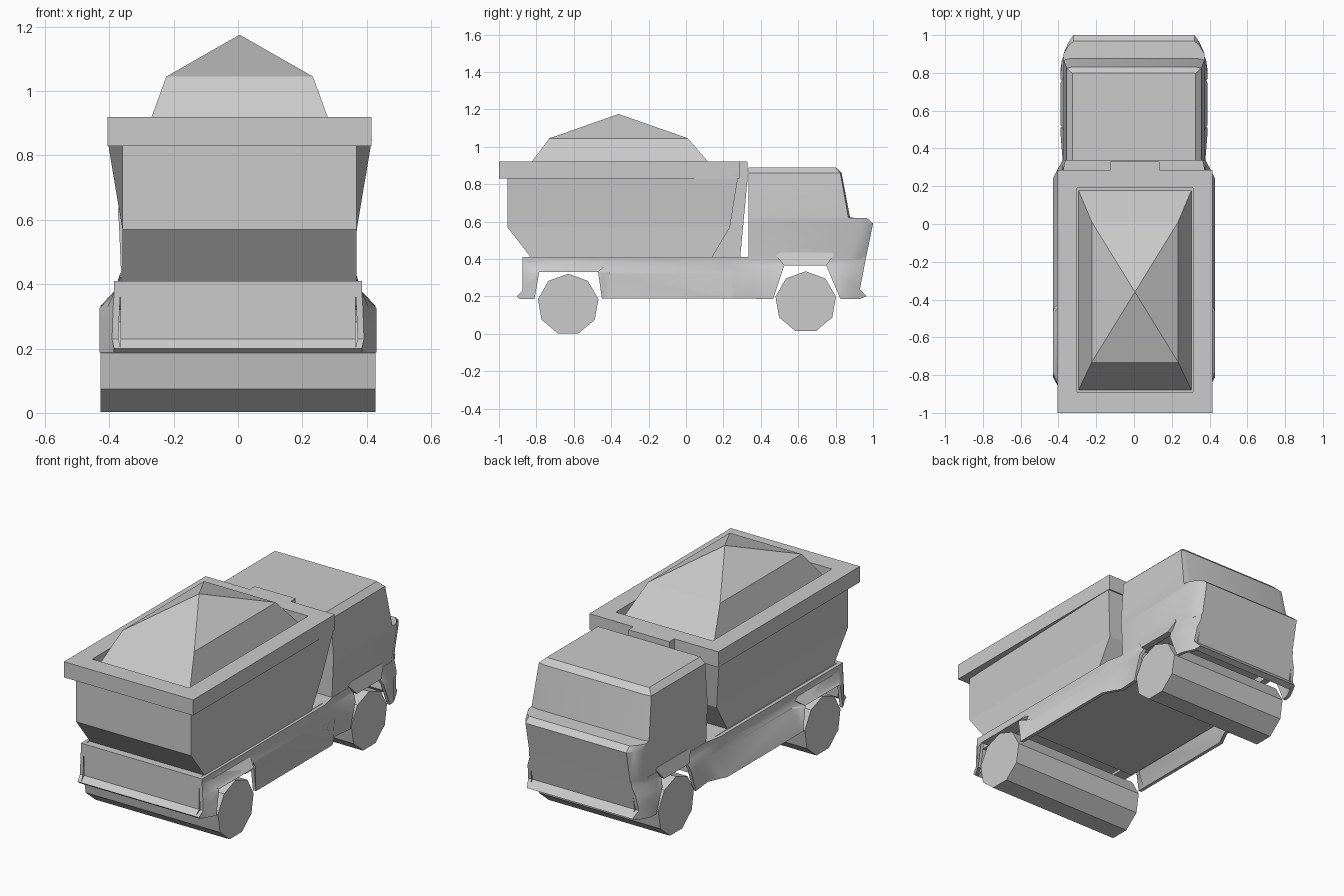
import bpy, bmesh, math
from mathutils import Matrix

cube = bpy.data.objects.get("Cube")
if cube:
    bpy.data.objects.remove(cube)

grey = bpy.data.materials.new("plain_grey")
grey.use_nodes = True
grey.diffuse_color = (0.6, 0.6, 0.6, 1)
grey.node_tree.nodes["Principled BSDF"].inputs["Base Color"].default_value = grey.diffuse_color


def finish(name, bm, smooth=0):
    bmesh.ops.recalc_face_normals(bm, faces=bm.faces)
    mesh = bpy.data.meshes.new(name)
    bm.to_mesh(mesh)
    bm.free()
    mesh.materials.append(grey)
    obj = bpy.data.objects.new(name, mesh)
    bpy.context.collection.objects.link(obj)
    if smooth:
        bpy.ops.object.select_all(action='DESELECT')
        obj.select_set(True)
        bpy.context.view_layer.objects.active = obj
        bpy.ops.object.shade_smooth_by_angle(angle=math.radians(smooth))
    return obj


def loft(rings, caps=True):
    """Join equal-length point rings with quads."""
    bm = bmesh.new()
    rows = [[bm.verts.new(p) for p in ring] for ring in rings]
    n = len(rows[0])
    for a, b in zip(rows, rows[1:]):
        for i in range(n):
            j = (i + 1) % n
            bm.faces.new((a[i], a[j], b[j], b[i]))
    if caps:
        bm.faces.new(rows[0])
        bm.faces.new(rows[-1])
    bm.normal_update()
    return bm


def prism(pts, x0, x1):
    """Extrude a (y, z) side profile across x."""
    return loft([[(x, y, z) for y, z in pts] for x in (x0, x1)])


def rect(x, y0, y1, z, x_front=None):
    xf = x_front or x
    return [(-x, y0, z), (x, y0, z), (xf, y1, z), (-xf, y1, z)]


def ramp(value, start, end):
    return min(1, max(0, (value - start) / (end - start)))


# Wheels: full-width nine-sided rollers, point up
for name, y, z, half in (("rear_wheels", -0.63, 0.157, 0.427), ("front_wheels", 0.64, 0.17, 0.385)):
    bm = bmesh.new()
    bmesh.ops.create_cone(bm, cap_ends=True, segments=9, radius1=0.164, radius2=0.164, depth=2 * half)
    bm.transform(Matrix.Rotation(math.pi / 2, 4, 'Y'))
    top = max(bm.verts, key=lambda v: v.co.z).co
    bm.transform(Matrix.Rotation(math.pi / 2 - math.atan2(top.z, top.y), 4, 'X'))
    bm.transform(Matrix.Translation((0, y, z)))
    finish(name, bm)

# Dump bed body: flares outward toward its front top corners
bed_parts = [finish("bed_body", loft([
    rect(0.364, -0.83, 0.14, 0.41), rect(0.364, -0.955, 0.235, 0.57),
    rect(0.364, -0.955, 0.28, 0.85, 0.411)]))]

# Bed rim: rectangular frame around the load
rim = loft([rect(0.41, -1.0, 0.285, 0.83), rect(0.41, -1.0, 0.285, 0.92),
            rect(0.308, -0.89, 0.19, 0.92), rect(0.308, -0.89, 0.19, 0.83),
            rect(0.41, -1.0, 0.285, 0.83)], caps=False)
bmesh.ops.remove_doubles(rim, verts=rim.verts, dist=0.0001)
bed_parts.append(finish("bed_rim", rim))

# Column on the front wall of the bed
bed_parts.append(finish("bed_front_column", prism(
    [(0.14, 0.41), (0.29, 0.41), (0.33, 0.84), (0.33, 0.92), (0.27, 0.92), (0.22, 0.57)], -0.13, 0.13)))

# Heaped load: sloped sides below a faceted peak
bm = loft([rect(0.304, -0.89, 0.19, 0.835), rect(0.228, -0.73, 0.01, 1.045)], caps=False)
shoulder = [e for e in bm.edges if all(v.co.z > 1 for v in e.verts)]
peak = bm.verts.new((0, -0.36, 1.175))
for e in shoulder:
    bm.faces.new((*e.verts, peak))
bed_parts.append(finish("load_heap", bm))

# The bed sits slightly to the left of the chassis
for part in bed_parts:
    part.location.x = 0.005

# Chassis deck, deeper between the axles, and rear panel with a kicked-out lower lip
finish("chassis_deck", prism([(-0.87, 0.345), (-0.87, 0.41), (0.45, 0.41), (0.45, 0.27),
                              (-0.45, 0.27), (-0.46, 0.345)], -0.362, 0.362))
finish("rear_panel", prism([(-0.875, 0.41), (-0.875, 0.23), (-0.905, 0.2), (-0.89, 0.187),
                            (-0.86, 0.21), (-0.85, 0.41)], -0.365, 0.365))

# Side skirts with wheel arches
skirt = [(-0.875, 0.41), (-0.875, 0.23), (-0.905, 0.2), (-0.89, 0.187), (-0.81, 0.187),
         (-0.785, 0.33), (-0.47, 0.33), (-0.45, 0.19), (0.27, 0.19), (0.465, 0.185),
         (0.525, 0.365), (0.75, 0.365), (0.825, 0.187), (0.93, 0.187), (0.965, 0.2),
         (0.93, 0.24), (0.963, 0.41)]


def skirt_x(y, z):
    """Outer half width: flares toward the bottom edge and around the arches."""
    down = ramp(z, 0.375, 0.325)
    if y > 0.34:
        near = ramp(y, 0.38, 0.46) * ramp(y, 0.89, 0.83)
        return 0.364 + (0.014 + 0.01 * near) * down - 0.45 * max(0, y - 0.87)
    near = ramp(y, -0.88, -0.81) * ramp(y, -0.41, -0.45)
    flare = ramp(z, 0.325, 0.2) * ramp(y, -0.89, -0.81)
    narrow = ramp(y, 0.24, 0.34)
    return 0.385 - 0.021 * narrow + max(near * down, flare) * (0.045 - 0.031 * narrow)


rear_lip = [(-0.785, 0.33), (-0.81, 0.36), (-0.78, 0.375), (-0.46, 0.375), (-0.435, 0.36), (-0.47, 0.33)]
front_lip = [(0.525, 0.365), (0.48, 0.42), (0.505, 0.435), (0.785, 0.435), (0.79, 0.42), (0.75, 0.365)]
for side, label in ((1, "left"), (-1, "right")):
    bm = prism(skirt, 0.32, 0.38)
    bmesh.ops.triangulate(bm, faces=bm.faces)
    cuts = [((0, 0, z), (0, 0, 1)) for z in (0.375, 0.325)]
    cuts += [((0, y, 0), (0, 1, 0)) for y in (-0.845, -0.41, 0.24, 0.34, 0.87)]
    for co, no in cuts:
        bmesh.ops.bisect_plane(bm, geom=bm.verts[:] + bm.edges[:] + bm.faces[:],
                               plane_co=co, plane_no=no)
    for v in bm.verts:
        inset = 0 if v.co.x > 0.35 else 0.02
        v.co.x = side * (skirt_x(v.co.y, v.co.z) - inset)
    finish(label + "_skirt", bm, 40)
    # Arch lips: the lower edge stands proud, the upper edge meets the body
    for name, pts, low, proud, flush in (("rear", rear_lip, 0.35, 0.43, 0.387),
                                         ("front", front_lip, 0.4, 0.388, 0.366)):
        bm = prism(pts, 0.35, proud)
        for v in bm.verts:
            if v.co.x > 0.36 and v.co.z > low:
                v.co.x = flush
            v.co.x *= side
        finish(f"{label}_{name}_arch_lip", bm)

# Cab front panel below the cab shell
finish("front_panel", prism([(0.963, 0.41), (0.93, 0.24), (0.965, 0.2), (0.93, 0.187),
                             (0.91, 0.21), (0.943, 0.41)], -0.325, 0.325))


# Cab shell: nose rises to a ledge, then windshield and bevelled roof
def cab_ring(z, w, back, corner, mid, front, nose):
    half = [(w, back), (w, corner), ((w + nose) / 2, mid), (nose, front)]
    return [(x, y, z) for x, y in half] + [(-x, y, z) for x, y in reversed(half)]


finish("cab_shell", loft([
    cab_ring(0.4, 0.362, 0.335, 0.87, 0.925, 0.961, 0.32),
    cab_ring(0.59, 0.37, 0.335, 0.91, 0.965, 1.0, 0.32),
    cab_ring(0.618, 0.373, 0.335, 0.9, 0.945, 0.968, 0.32),
    cab_ring(0.621, 0.373, 0.335, 0.868, 0.873, 0.877, 0.33),
    cab_ring(0.86, 0.357, 0.335, 0.825, 0.828, 0.832, 0.325),
    cab_ring(0.89, 0.325, 0.335, 0.797, 0.799, 0.8, 0.3)]), 30)
